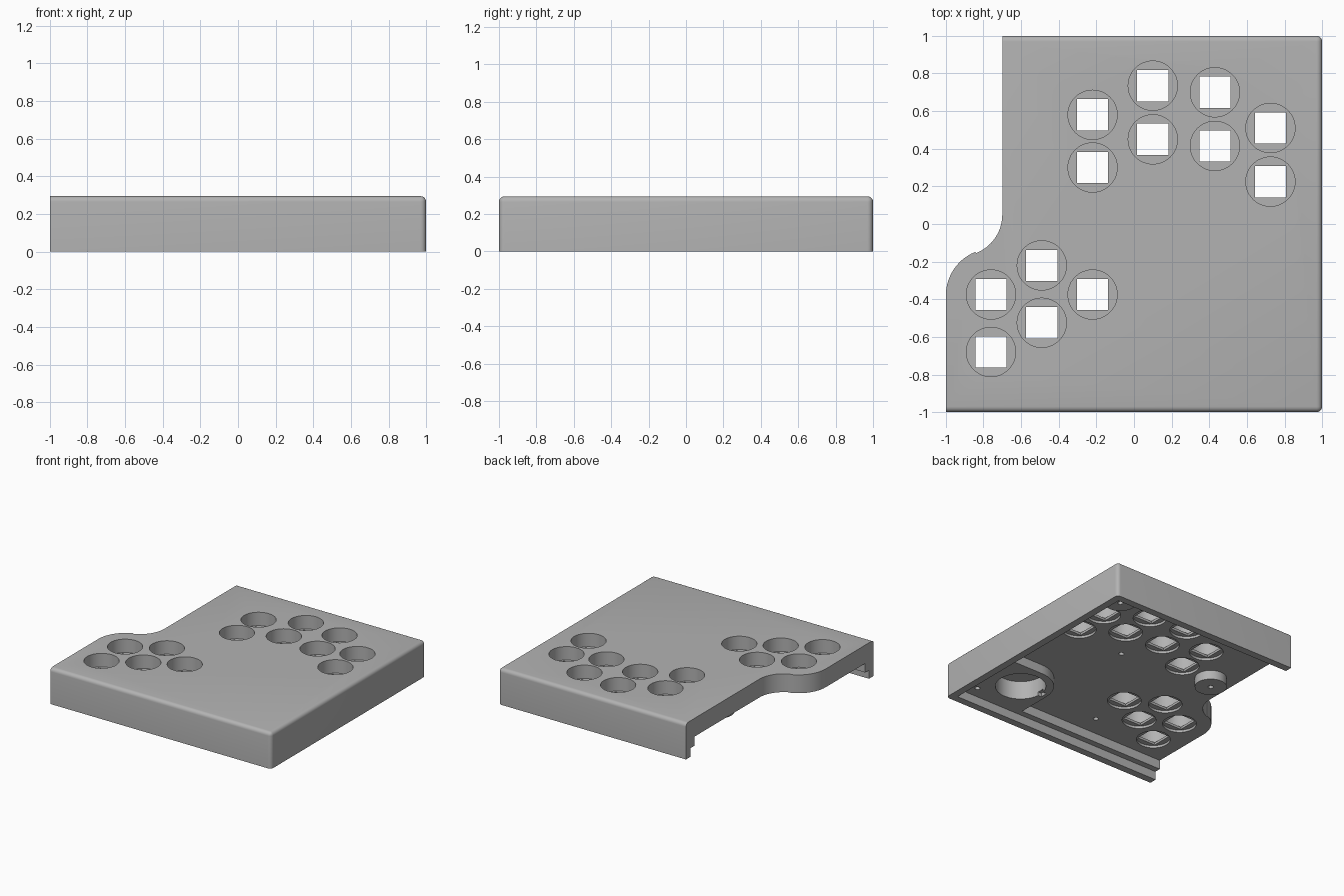
import bpy, bmesh
from math import sin, cos, radians
from mathutils import Vector

if "Cube" in bpy.data.objects:
    bpy.data.objects.remove(bpy.data.objects["Cube"])

TOP, PLATE, LEDGE = 0.295, 0.145, 0.07      # top face, plate underside, board ledge

grey = bpy.data.materials.new("shell grey")
grey.use_nodes = True
grey.diffuse_color = (0.45, 0.45, 0.45, 1)
grey.node_tree.nodes["Principled BSDF"].inputs["Base Color"].default_value = (0.45, 0.45, 0.45, 1)


def arc(cx, cy, r, a0, a1, n=14):
    steps = [radians(a0 + (a1 - a0) * i / n) for i in range(n + 1)]
    return [(cx + r * cos(a), cy + r * sin(a)) for a in steps]


def circle(cx, cy, r, n=48):
    return arc(cx, cy, r, 0, 360, n)[:-1]


def rect(x0, x1, y0, y1):
    return [(x0, y0), (x1, y0), (x1, y1), (x0, y1)]


def prism(bm, outline, z0, z1):
    face = bm.faces.new([bm.verts.new((x, y, z0)) for x, y in outline])
    new = bmesh.ops.extrude_face_region(bm, geom=[face])["geom"]
    moved = [v for v in new if isinstance(v, bmesh.types.BMVert)]
    bmesh.ops.translate(bm, verts=moved, vec=Vector((0, 0, z1 - z0)))


def make(name, bm):
    bmesh.ops.recalc_face_normals(bm, faces=bm.faces[:])
    mesh = bpy.data.meshes.new(name)
    bm.to_mesh(mesh)
    bm.free()
    mesh.materials.append(grey)
    obj = bpy.data.objects.new(name, mesh)
    bpy.context.collection.objects.link(obj)
    return obj


def combine(target, operation, name, pieces):
    """Boolean a set of separate prisms (outline, z0, z1) into the target."""
    bm = bmesh.new()
    for piece in pieces:
        prism(bm, *piece)
    tool = make(name, bm)
    tool.hide_render = True
    mod = target.modifiers.new(name, "BOOLEAN")
    mod.operation, mod.solver, mod.object = operation, "EXACT", tool
    bpy.context.view_layer.objects.active = target
    bpy.ops.object.modifier_apply(modifier=mod.name)
    bpy.data.objects.remove(tool)


# Outer block: S-shaped cutaway on one side, rounded outer edges on the other three
outline = [(-1, -1), (1, -1), (1, 1), (-0.7, 1)]
outline += arc(-0.92, 0.05, 0.22, 0, -68) + arc(-0.75, -0.38, 0.25, 112, 180)
bm = bmesh.new()
prism(bm, outline, 0, TOP)


def rounded(edge):
    a, b = (v.co for v in edge.verts)
    mid = (a + b) / 2
    on_rim = mid.x > 0.99 or abs(mid.y) > 0.99
    corner = abs(a.z - b.z) > 0.1 and mid.x > 0.99
    return corner or (on_rim and min(a.z, b.z) > TOP - 0.01)


bmesh.ops.bevel(bm, geom=[e for e in bm.edges if rounded(e)], offset=0.03,
                segments=5, profile=0.5, affect="EDGES")
shell = make("controller_shell", bm)

# Hollow underside, then mounting bosses, then the stepped board ledge
combine(shell, "DIFFERENCE", "cavity", [(rect(-2, 0.89, -0.89, 0.89), -0.5, PLATE)])
pad = [(0.35, -0.95), (0.95, -0.95), (0.95, -0.36)] + arc(0.6, -0.61, 0.25, 90, 180)
combine(shell, "UNION", "bosses", [
    (pad, 0.03, PLATE + 0.02),
    (circle(0.83, 0.83, 0.12), 0.03, PLATE + 0.02),
    (circle(-0.5, 0.3, 0.12), 0.03, PLATE + 0.02)])
combine(shell, "DIFFERENCE", "ledge", [(rect(-2, 0.94, -0.94, 0.94), -0.5, LEDGE)])

# Round pocket in the corner pad with a small side slot
combine(shell, "DIFFERENCE", "pocket", [(circle(0.6, -0.61, 0.19), -0.1, 0.22)])
combine(shell, "DIFFERENCE", "slot", [(rect(0.38, 0.48, -0.63, -0.57), -0.1, 0.1)])

# Button wells: round recess above and below a thin web with a square opening
buttons = [(-0.22, 0.58), (-0.22, 0.3), (0.1, 0.735), (0.1, 0.45), (0.43, 0.7),
           (0.43, 0.415), (0.725, 0.51), (0.725, 0.225), (-0.76, -0.375),
           (-0.76, -0.68), (-0.49, -0.22), (-0.49, -0.525), (-0.22, -0.375)]
combine(shell, "DIFFERENCE", "wells_top",
        [(circle(x, y, 0.131), 0.185, 0.5) for x, y in buttons])
combine(shell, "DIFFERENCE", "wells_bottom",
        [(circle(x, y, 0.127), 0.09, 0.165) for x, y in buttons])
combine(shell, "DIFFERENCE", "openings",
        [(rect(x - 0.083, x + 0.083, y - 0.083, y + 0.083), 0.05, 0.4) for x, y in buttons])

# Screw holes
screws = [(0.25, 0.15), (-0.23, -0.72), (0.83, -0.84), (0.83, 0.83), (-0.5, 0.3)]
combine(shell, "DIFFERENCE", "screw_holes",
        [(circle(x, y, 0.02, 16), -0.1, 0.2) for x, y in screws])

bpy.ops.object.select_all(action="DESELECT")
shell.select_set(True)
bpy.context.view_layer.objects.active = shell
bpy.ops.object.shade_smooth_by_angle(angle=radians(30))
